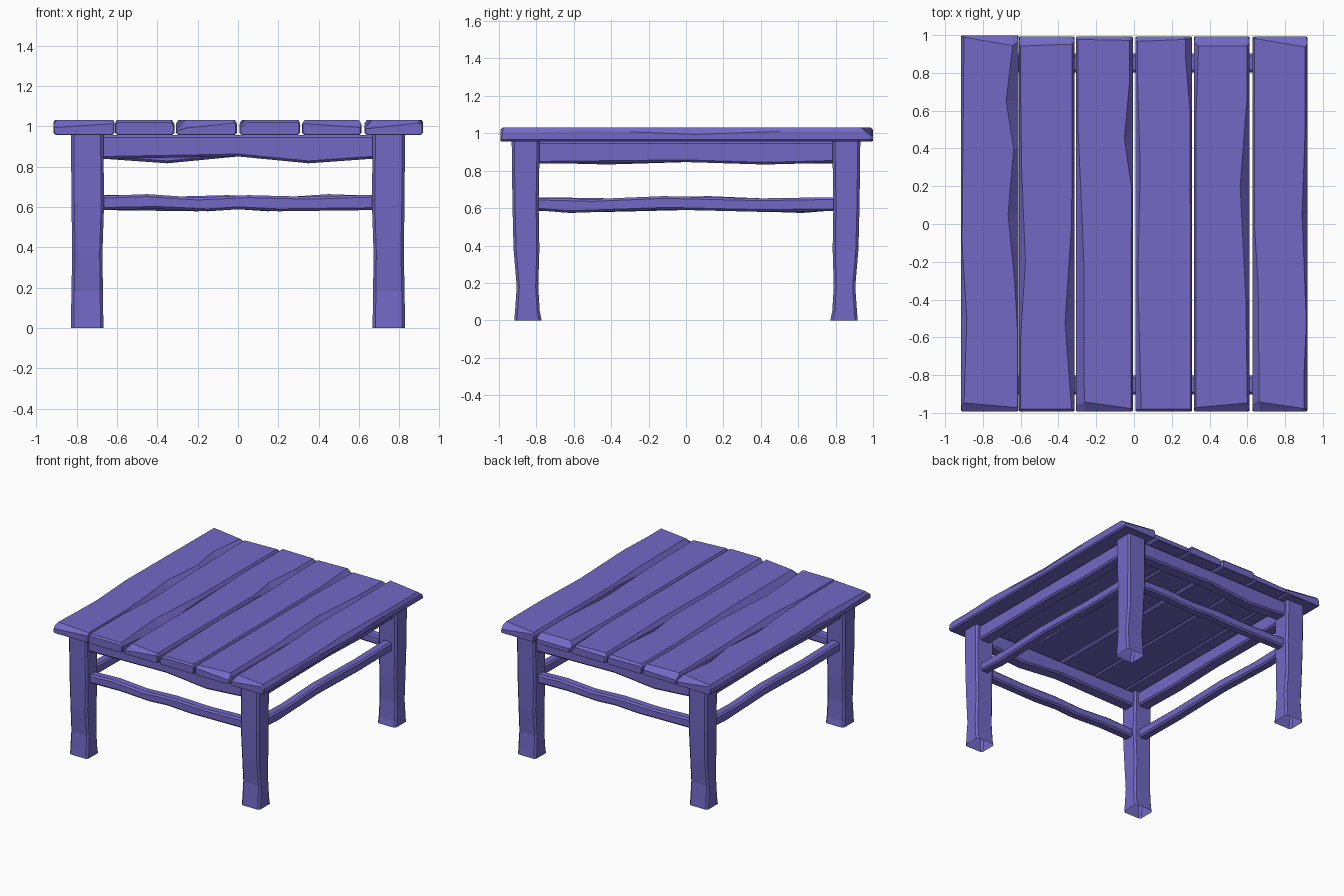
import bpy, bmesh
from mathutils import Matrix

if "Cube" in bpy.data.objects:
    bpy.data.objects.remove(bpy.data.objects["Cube"])

COLOR = bpy.data.materials.new("painted_wood")
COLOR.diffuse_color = (0.17, 0.14, 0.56, 1)
COLOR.use_nodes = True
COLOR.node_tree.nodes["Principled BSDF"].inputs["Base Color"].default_value = COLOR.diffuse_color


def lerp(keys, t):
    """Piecewise linear value of [(t, value), ...]."""
    if t <= keys[0][0]:
        return keys[0][1]
    for (a, va), (b, vb) in zip(keys, keys[1:]):
        if t <= b:
            return va + (vb - va) * (t - a) / (b - a)
    return keys[-1][1]


def loft(name, rings, cap_start=True, matrix=Matrix()):
    """Skin a list of equal-sized rings into one flat-shaded object."""
    bm = bmesh.new()
    rows = [[bm.verts.new(matrix @ Matrix.Translation(p).translation) for p in r] for r in rings]
    n = len(rows[0])
    for a, b in zip(rows, rows[1:]):
        for i in range(n):
            bm.faces.new((a[i], a[(i + 1) % n], b[(i + 1) % n], b[i]))
    if cap_start:
        bm.faces.new(rows[0][::-1])
    bm.faces.new(rows[-1])
    bmesh.ops.recalc_face_normals(bm, faces=bm.faces)
    me = bpy.data.meshes.new(name)
    bm.to_mesh(me)
    bm.free()
    me.materials.append(COLOR)
    ob = bpy.data.objects.new(name, me)
    bpy.context.collection.objects.link(ob)
    return ob


def chamfered(a0, a1, b0, b1, c):
    """Eight-point rectangle with cut corners."""
    return [(a0 + c, b0), (a1 - c, b0), (a1, b0 + c), (a1, b1 - c),
            (a1 - c, b1), (a0 + c, b1), (a0, b1 - c), (a0, b0 + c)]


# Table top planks: x range, top edge insets left and right along y,
# end bevel lengths (front left, front right, back left, back right)
ZB, ZT = 0.957, 1.03
planks = [
    (-0.915, -0.612, [(-1, .015), (-.5, .03), (-.1, .005), (1, .015)],
     [(-.55, .006), (-.3, .02), (.05, .055), (.4, .025), (.65, .065), (.9, .03)],
     (.045, .02, .01, .055)),
    (-0.61, -0.315, [(-.6, .01), (-.2, .035), (.3, .015), (.8, .008)],
     [(-1, .015), (-.52, .05), (0, .015), (.9, .012)],
     (.012, .012, .05, .04)),
    (-0.308, -0.006, [(-1, .045), (-.2, .042), (.1, .03), (.5, .012)],
     [(-.6, .01), (.2, .008), (.45, .045), (.75, .018)],
     (.05, .015, .015, .02)),
    (0.008, 0.308, [(-.9, .03), (-.3, .012), (.3, .025), (.8, .01)],
     [(-.5, .008), (.6, .012), (.88, .035)],
     (.012, .012, .025, .015)),
    (0.317, 0.612, [(-1, .012), (.6, .012), (.9, .025)],
     [(-.9, .012), (-.4, .02), (.2, .05), (.65, .015)],
     (.02, .045, .05, .05)),
    (0.627, 0.918, [(-.85, .035), (-.3, .03), (0, .01), (.9, .012)],
     [(-.8, .018), (-.52, .006), (.05, .028), (.5, .012)],
     (.05, .015, .01, .055)),
]
for i, (x0, x1, left, right, (fl, fr, bl, br)) in enumerate(planks):
    def ring(y, dl=0.0, dr=0.0, s=0, shrink=0.0):
        il, ir = lerp(left, y), lerp(right, y)
        a, b = x0 + shrink, x1 - shrink
        # large insets are cut deeper down the plank side
        cl, cr = min(.055, .008 + il), min(.055, .008 + ir)
        g = .01
        pts = [(a + g, ZB + shrink * .5), (b - g, ZB + shrink * .5), (b, ZB + g),
               (b, ZT - cr), (b - ir, ZT), (a + il, ZT), (a, ZT - cl), (a, ZB + g)]
        ys = [.004, .004, .004, dr * .5 + .004, dr, dl, dl * .5 + .004, .004]
        return [(px, y + s * d, pz) for (px, pz), d in zip(pts, ys)]

    def end(y, s, dl, dr):
        # end face, lowered where the bevel is long
        pts = ring(y, shrink=.006)
        for k, d in ((3, dr), (4, dr), (5, dl), (6, dl)):
            px, py, pz = pts[k]
            pts[k] = (px, y, min(pz, ZT - .004 - d * .7))
        return pts

    y0, y1 = (-.992, .992) if i else (-.992, .999)
    ys = sorted({round(k[0], 2) for k in left + right if abs(k[0]) < .89})
    rings = [end(y0, 1, fl, fr), ring(y0, fl, fr, 1)]
    rings += [ring(y) for y in ys]
    rings += [ring(y1, bl, br, -1), end(y1, -1, bl, br)]
    loft(f"top_plank_{i + 1}", rings)

# Legs: z, inner x, outer x, inner y, outer y; hollow at the foot
leg = [(0, .668, .828, .772, .918), (.05, .668, .828, .782, .914),
       (.18, .67, .826, .790, .905), (.38, .672, .822, .784, .922),
       (.62, .664, .826, .788, .928), (.96, .668, .828, .782, .932)]
for sx, side in ((1, "right"), (-1, "left")):
    for sy, face in ((-1, "front"), (1, "back")):
        rings = [[(sx * x, sy * y, z) for x, y in chamfered(x0, x1, y0, y1, .014)]
                 for z, x0, x1, y0, y1 in leg]
        loft(f"{face}_{side}_leg", rings, cap_start=False)


def rail(name, half, offset, thick, low, high, turn):
    """Wavy rail running along x at y = -offset, turned about z."""
    ts = sorted({-half, half} | {k[0] for k in low + high if abs(k[0]) < half})
    rings = [[(t, y, z) for y, z in chamfered(-offset - thick / 2, -offset + thick / 2,
                                              lerp(low, t), lerp(high, t), .012)]
             for t in ts]
    loft(name, rings, matrix=Matrix.Rotation(turn * 1.5707963, 4, "Z"))


# Aprons under the top and stretchers between the legs
wide_low = [(-.66, .838), (0, .85), (.35, .816), (.66, .838)]
long_low = [(-.77, .838), (0, .846), (.42, .833), (.77, .842)]
wide_bar = ([(-.66, .585), (-.4, .59), (-.15, .578), (.0, .588), (.2, .578), (.66, .584)],
            [(-.66, .655), (-.45, .663), (-.2, .646), (.05, .658), (.35, .65), (.66, .66)])
long_bar = ([(-.77, .586), (-.62, .574), (-.1, .592), (.4, .58), (.77, .584)],
            [(-.77, .655), (-.5, .648), (-.12, .664), (.4, .652), (.77, .658)])
for turn, face in enumerate(("front", "right", "back", "left")):
    if turn % 2 == 0:
        rail(f"{face}_apron", .69, .852, .10, wide_low, [(0, .957)], turn)
        rail(f"{face}_stretcher", .69, .852, .075, *wide_bar, turn)
    else:
        rail(f"{face}_apron", .80, .748, .10, long_low, [(0, .957)], turn)
        rail(f"{face}_stretcher", .80, .748, .075, *long_bar, turn)
